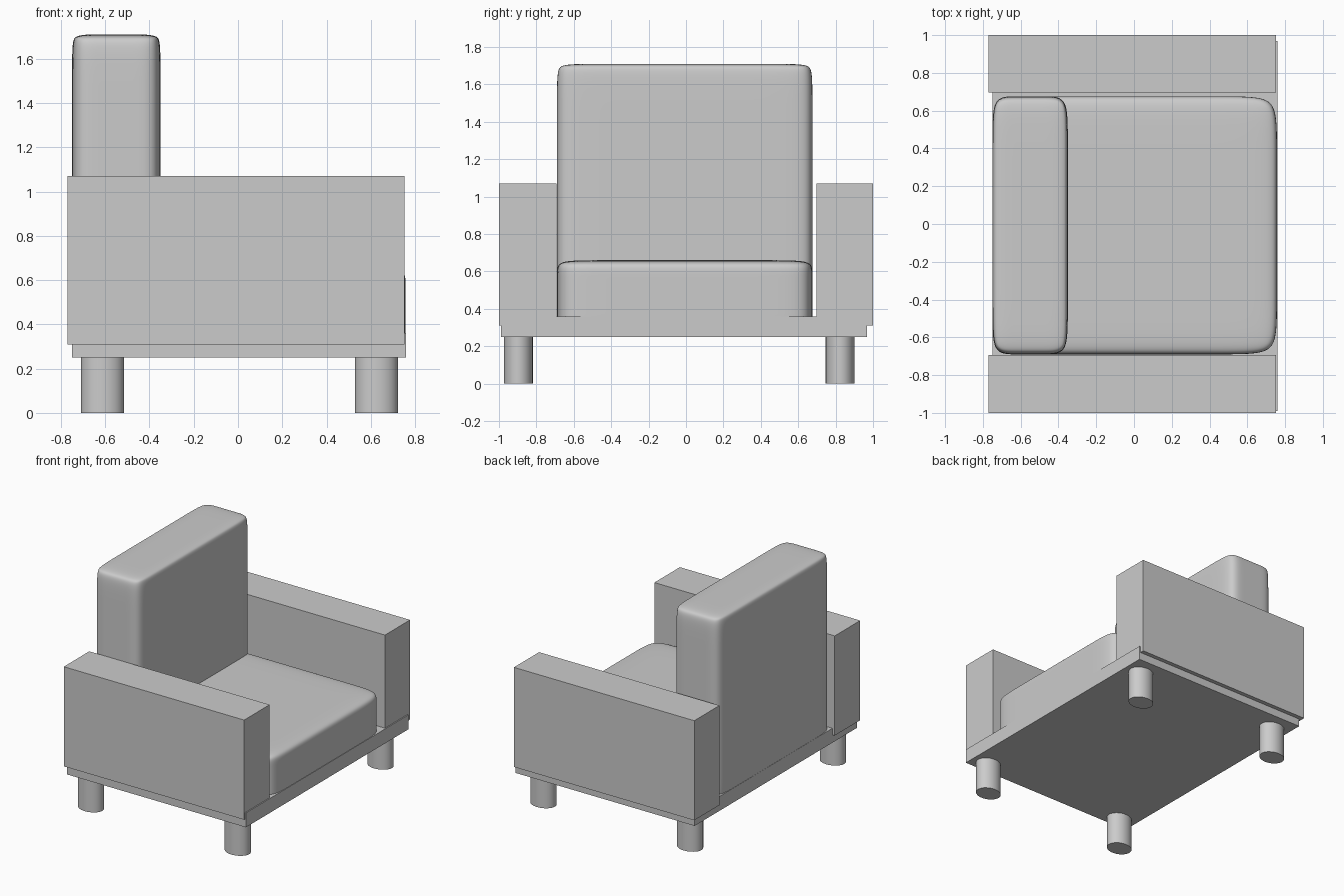
import bpy, bmesh, math
from mathutils import Matrix

if "Cube" in bpy.data.objects:
    bpy.data.objects.remove(bpy.data.objects["Cube"])


def box_mesh(name, lo, hi):
    bm = bmesh.new()
    bmesh.ops.create_cube(bm, size=1)
    for v in bm.verts:
        for i in range(3):
            v.co[i] = hi[i] if v.co[i] > 0 else lo[i]
    return finish(name, bm)


def finish(name, bm):
    me = bpy.data.meshes.new(name)
    bm.to_mesh(me)
    bm.free()
    ob = bpy.data.objects.new(name, me)
    bpy.context.collection.objects.link(ob)
    return ob


def cushion(name, lo, hi, inset):
    """Box with a support loop near every edge, softened by subdivision."""
    bm = bmesh.new()
    bmesh.ops.create_cube(bm, size=1)
    for v in bm.verts:
        for i in range(3):
            v.co[i] = hi[i] if v.co[i] > 0 else lo[i]
    for i in range(3):
        for cut in (lo[i] + inset[i], hi[i] - inset[i]):
            normal = [0, 0, 0]
            normal[i] = 1
            point = [0, 0, 0]
            point[i] = cut
            bmesh.ops.bisect_plane(bm, geom=bm.verts[:] + bm.edges[:] + bm.faces[:],
                                   plane_co=point, plane_no=normal)
    for f in bm.faces:
        f.smooth = True
    ob = finish(name, bm)
    sub = ob.modifiers.new("soften", "SUBSURF")
    sub.levels = sub.render_levels = 4
    return ob


# Base slab
box_mesh("base", (-0.75, -0.99, 0.25), (0.76, 0.968, 0.36))

# Arm rests
box_mesh("arm_front", (-0.77, -1.0, 0.31), (0.752, -0.693, 1.07))
box_mesh("arm_back", (-0.77, 0.697, 0.31), (0.752, 1.0, 1.07))

# Cushions, sunk slightly into the base
cushion("seat_cushion", (-0.74, -0.69, 0.28), (0.757, 0.676, 0.66), (0.22, 0.22, 0.06))
cushion("backrest_cushion", (-0.75, -0.69, 0.28), (-0.35, 0.676, 1.71), (0.12, 0.2, 0.06))

# Legs, slightly oval
for x, x_name in ((-0.612, "left"), (0.626, "right")):
    for y, y_name in ((-0.896, "front"), (0.824, "back")):
        bm = bmesh.new()
        bmesh.ops.create_cone(bm, cap_ends=True, segments=32, radius1=1, radius2=1, depth=1,
                              matrix=Matrix.Translation((x, y, 0.128))
                              @ Matrix.Diagonal((0.097, 0.077, 0.256, 1)))
        leg = finish(f"leg_{y_name}_{x_name}", bm)
        bpy.ops.object.select_all(action="DESELECT")
        leg.select_set(True)
        bpy.context.view_layer.objects.active = leg
        bpy.ops.object.shade_smooth_by_angle(angle=math.radians(30))
